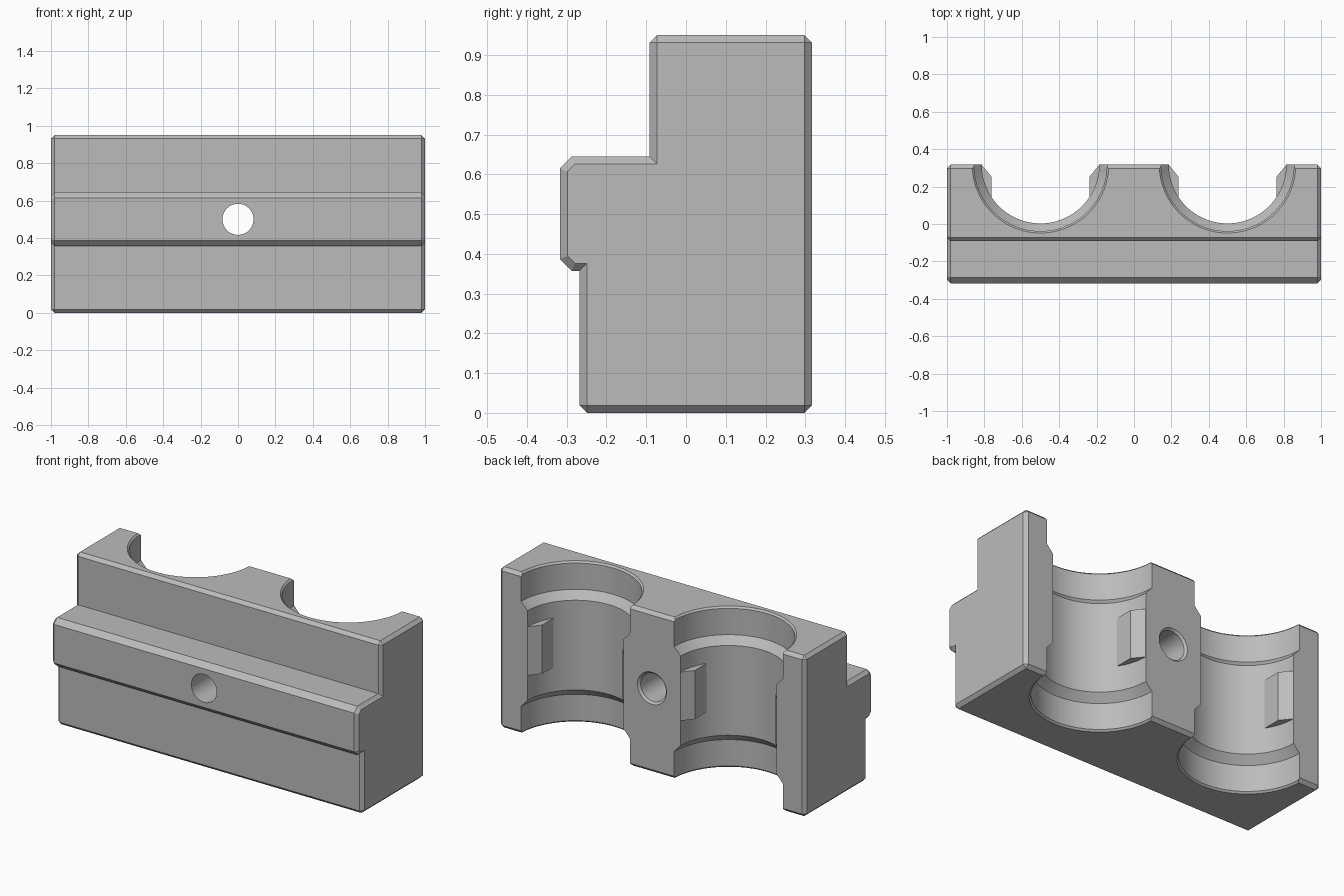
import bpy, bmesh, math
from mathutils import Matrix

cube = bpy.data.objects.get("Cube")
if cube:
    bpy.data.objects.remove(cube)

grey = bpy.data.materials.new("machined_grey")
grey.use_nodes = True
colour = (0.5, 0.5, 0.5, 1)
grey.diffuse_color = colour
grey.node_tree.nodes["Principled BSDF"].inputs["Base Color"].default_value = colour

BACK = 0.317     # rear plane, where the bores are split in half
HEIGHT = 0.95
BEVEL = 0.019


def loft(name, rings, matrix=Matrix()):
    """Join closed rings of equal point count and cap both ends."""
    bm = bmesh.new()
    loops = [[bm.verts.new(p) for p in ring] for ring in rings]
    n = len(loops[0])
    for a, b in zip(loops, loops[1:]):
        for i in range(n):
            j = (i + 1) % n
            bm.faces.new((a[i], a[j], b[j], b[i]))
    bm.faces.new(loops[0])
    bm.faces.new(loops[-1])
    bmesh.ops.remove_doubles(bm, verts=bm.verts, dist=0.0001)
    bmesh.ops.recalc_face_normals(bm, faces=bm.faces)
    bm.transform(matrix)
    mesh = bpy.data.meshes.new(name)
    bm.to_mesh(mesh)
    bm.free()
    mesh.materials.append(grey)
    obj = bpy.data.objects.new(name, mesh)
    bpy.context.collection.objects.link(obj)
    return obj


def lathe(name, profile, matrix, segments=96):
    """Turn (radius, height) pairs about the local z axis."""
    angles = [2 * math.pi * i / segments for i in range(segments)]
    return loft(name, [[(r * math.cos(a), r * math.sin(a), z) for a in angles]
                       for r, z in profile], matrix)


# Stepped body: each side outline point is paired with its bevelled end point
ledge_low, ledge_high, front, lower, upper = 0.357, 0.645, -BACK, -0.268, -0.092
b, c = BEVEL, 0.03
k = b * 0.41
outline = [
    ((BACK - b, 0), (-b * 0, b)),
    ((lower + b, 0), (0, b)),
    ((lower, b), (b, 0)),
    ((lower, ledge_low), (b, b)),
    ((front + c, ledge_low), (k, b)),
    ((front, ledge_low + c), (b, k)),
    ((front, ledge_high - c), (b, -k)),
    ((front + c, ledge_high), (k, -b)),
    ((upper, ledge_high), (b, -b)),
    ((upper, HEIGHT - b), (b, 0)),
    ((upper + b, HEIGHT), (0, -b)),
    ((BACK - b, HEIGHT), (0, -b)),
    ((BACK, HEIGHT - b), (-b, 0)),
    ((BACK, b), (-b, 0)),
]


def section(x, inset):
    return [(x, y + dy * inset, z + dz * inset) for (y, z), (dy, dz) in outline]


body = loft("clamp_body", [section(-1, 1), section(b - 1, 0),
                           section(1 - b, 0), section(1, 1)])

# Half bores with wide mouths, sloped shoulders and chamfered rims
WIDE, NARROW, MOUTH = 0.355, 0.314, 0.165
half = [(WIDE + 0.03, -0.02), (WIDE, 0.01), (WIDE, MOUTH), (NARROW, MOUTH + 0.045)]
bore = half + [(r, HEIGHT - z) for r, z in reversed(half)]
cutters = [lathe("bore_cutter", bore, Matrix.Translation((x, BACK, 0)))
           for x in (-0.5, 0.5)]

# Bolt hole from front to back, countersunk at the back
hole = [(0.083, -0.1), (0.083, 0.622), (0.115, 0.654)]
cutters.append(lathe("hole_cutter", hole, Matrix.Translation((0, front, 0.5))
                     @ Matrix.Rotation(-math.pi / 2, 4, 'X'), 48))

bpy.context.view_layer.objects.active = body
for cutter in cutters:
    cutter.hide_render = True
    mod = body.modifiers.new("cut", 'BOOLEAN')
    mod.operation = 'DIFFERENCE'
    mod.solver = 'EXACT'
    mod.object = cutter
    bpy.ops.object.modifier_apply(modifier=mod.name)
    bpy.data.objects.remove(cutter)

# Locating pads on both side walls of each bore, with a sloped rear end
pad = [(0.263, 0.12), (0.263, 0.254), (0.315, BACK), (0.335, 0.31), (0.335, 0.12)]
for bore_name, centre in (("right", -0.5), ("left", 0.5)):
    for side_name, side in (("right", -1), ("left", 1)):
        loft(f"{bore_name}_bore_{side_name}_pad",
             [[(centre + side * x, y, z) for x, y in pad]
              for z in (ledge_low, ledge_high)])

# Smooth bores, crisp edges
bpy.ops.object.select_all(action='DESELECT')
body.select_set(True)
bpy.ops.object.shade_smooth_by_angle(angle=math.radians(20))
